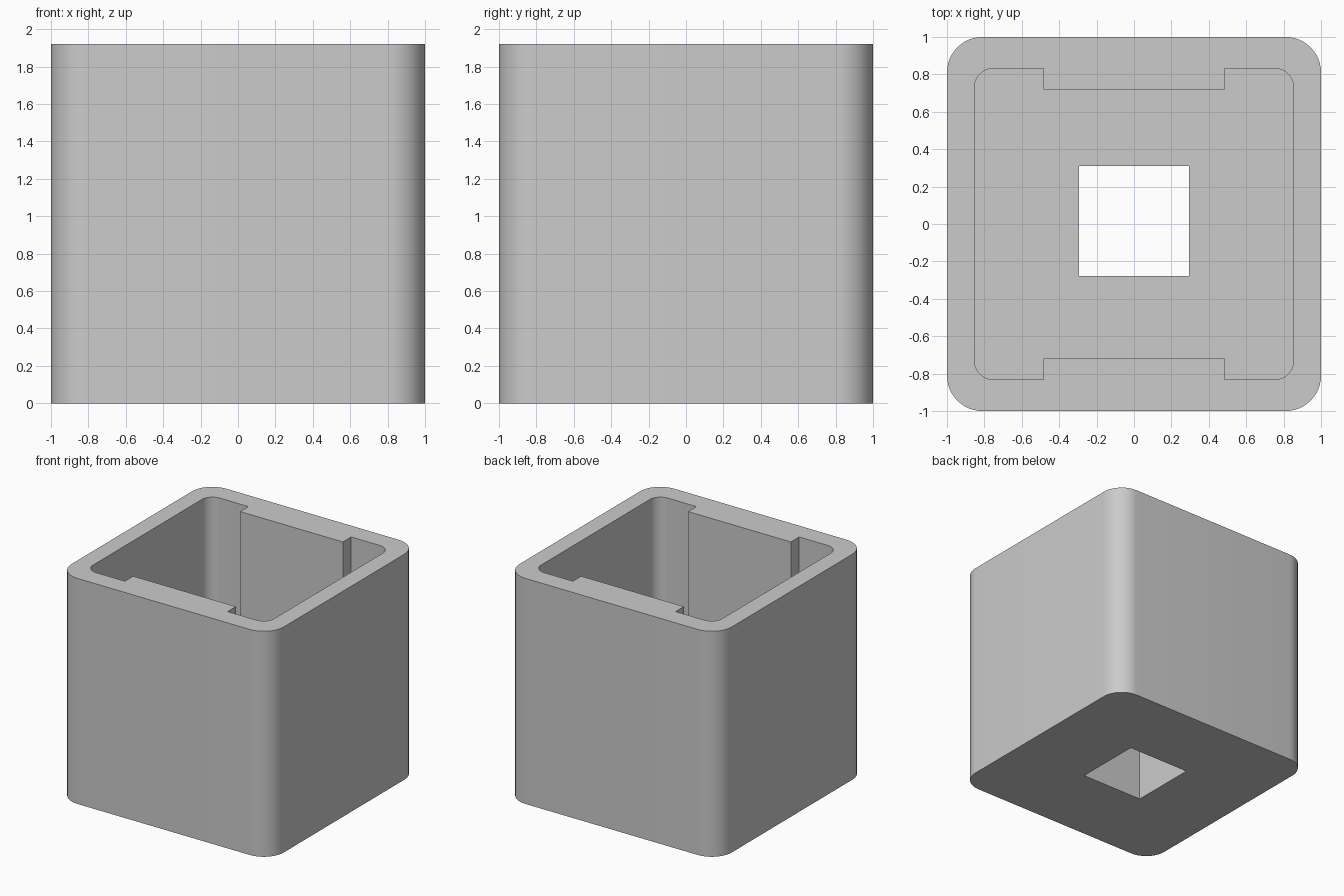
import bpy, bmesh
from math import cos, sin, pi

cube = bpy.data.objects.get("Cube")
if cube:
    bpy.data.objects.remove(cube, do_unlink=True)

HEIGHT = 1.92
FLOOR = 0.70      # top of the thick base
CORNER_STEPS = 12

grey = bpy.data.materials.new("plain_grey")
grey.use_nodes = True
colour = (0.6, 0.6, 0.6, 1)
grey.diffuse_color = colour
grey.node_tree.nodes["Principled BSDF"].inputs["Base Color"].default_value = colour


def rounded_quarter(hx, hy, r, start):
    """Arc points of one corner, starting at the given quarter turn."""
    sx = 1 if start in (0, 3) else -1
    sy = 1 if start in (0, 1) else -1
    return [(sx * (hx - r) + r * cos((start + i / CORNER_STEPS) * pi / 2),
             sy * (hy - r) + r * sin((start + i / CORNER_STEPS) * pi / 2))
            for i in range(CORNER_STEPS + 1)]


def rounded_outline(hx, hy, r, rib_x=None, rib_y=None):
    """Rounded rectangle, optionally narrowed by ribs on the +y and -y sides."""
    pts = []
    for q in range(4):
        pts += rounded_quarter(hx, hy, r, q)
        if rib_x and q in (0, 2):
            s = 1 if q == 0 else -1
            pts += [(s * rib_x, s * hy), (s * rib_x, s * rib_y),
                    (-s * rib_x, s * rib_y), (-s * rib_x, s * hy)]
    return pts


def prism(name, outline, z0, z1):
    bm = bmesh.new()
    face = bm.faces.new([bm.verts.new((x, y, z0)) for x, y in outline])
    out = bmesh.ops.extrude_face_region(bm, geom=[face], use_keep_orig=True)
    top = [v for v in out["geom"] if isinstance(v, bmesh.types.BMVert)]
    bmesh.ops.translate(bm, verts=top, vec=(0, 0, z1 - z0))
    bmesh.ops.recalc_face_normals(bm, faces=bm.faces)
    mesh = bpy.data.meshes.new(name)
    bm.to_mesh(mesh)
    bm.free()
    mesh.materials.append(grey)
    obj = bpy.data.objects.new(name, mesh)
    bpy.context.collection.objects.link(obj)
    return obj


def cut(target, cutter):
    cutter.hide_render = True
    mod = target.modifiers.new(cutter.name, "BOOLEAN")
    mod.operation = "DIFFERENCE"
    mod.solver = "EXACT"
    mod.object = cutter
    bpy.ops.object.modifier_apply(modifier=mod.name)
    bpy.data.objects.remove(cutter, do_unlink=True)


# Outer housing with rounded upright corners
housing = prism("housing", rounded_outline(1, 1, 0.19), 0, HEIGHT)
bpy.context.view_layer.objects.active = housing
housing.select_set(True)

# Open cavity, leaving a wide rib on the front and back walls
cut(housing, prism("cavity_cutter",
                   rounded_outline(0.853, 0.831, 0.1, 0.484, 0.72),
                   FLOOR, HEIGHT + 0.2))

# Square hole through the base, set slightly towards the back
h, offset = 0.294, 0.016
square = [(-h, offset - h), (h, offset - h), (h, offset + h), (-h, offset + h)]
cut(housing, prism("hole_cutter", square, -0.2, FLOOR + 0.2))

bpy.ops.object.shade_smooth_by_angle(angle=pi / 6)
